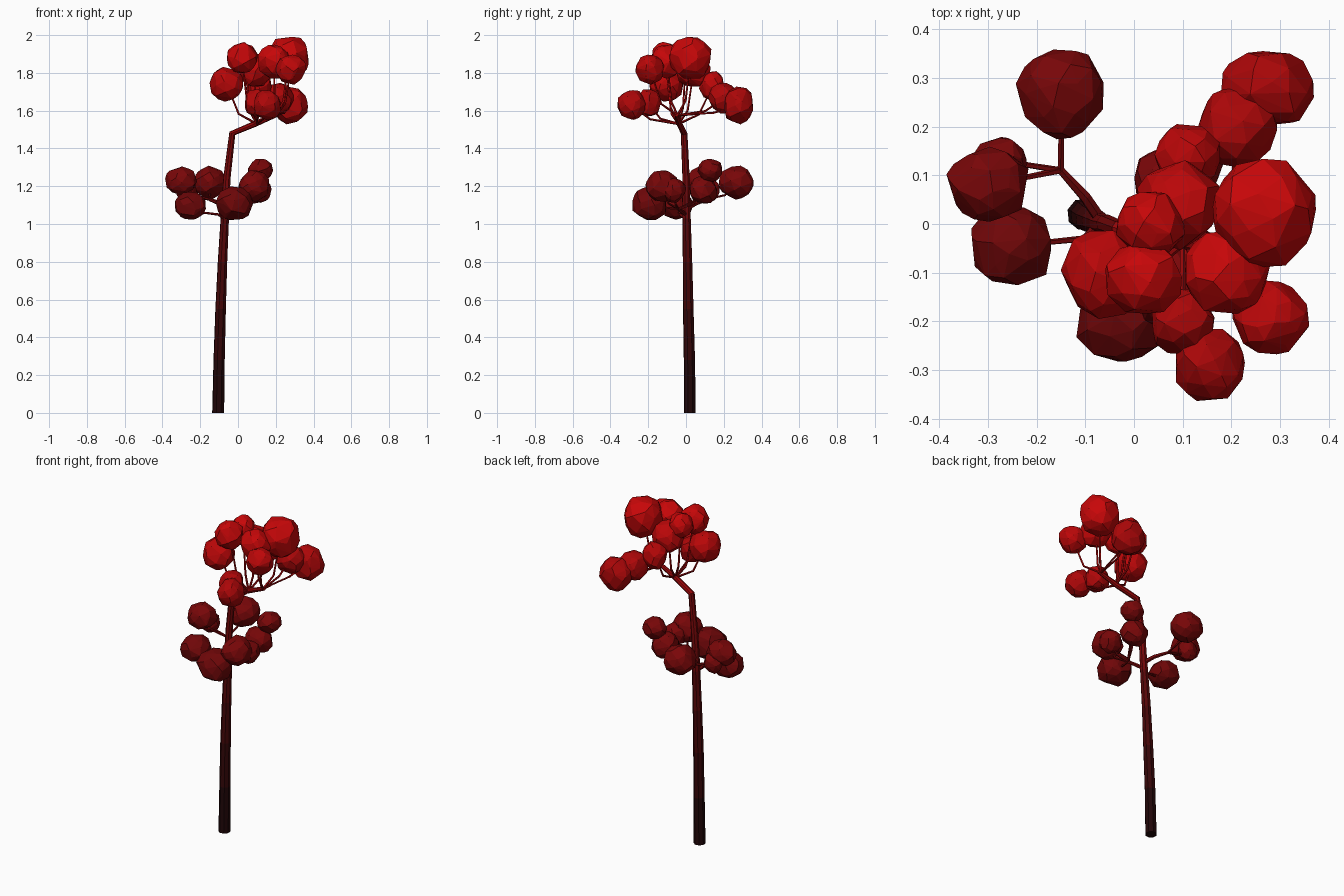
import bpy
import bmesh
import math
import random
from mathutils import Vector

random.seed(7)

start_cube = bpy.data.objects.get("Cube")
if start_cube:
    bpy.data.objects.remove(start_cube, do_unlink=True)


def make_material(name, colour):
    mat = bpy.data.materials.new(name)
    mat.use_nodes = True
    rgba = (*colour, 1.0)
    mat.diffuse_color = rgba
    shader = mat.node_tree.nodes["Principled BSDF"]
    shader.inputs["Base Color"].default_value = rgba
    shader.inputs["Roughness"].default_value = 0.9
    return mat


# Reds that brighten with height: (top of band, name, red amount)
BANDS = [
    (0.28, "black bark", 0.015),
    (0.55, "very dark red bark", 0.036),
    (0.80, "dark red bark", 0.06),
    (1.03, "deep red bark", 0.095),
    (1.15, "deep maroon", 0.16),
    (1.40, "maroon", 0.19),
    (1.60, "dark crimson", 0.30),
    (1.70, "crimson", 0.42),
    (1.85, "bright crimson", 0.50),
    (9.00, "scarlet", 0.57),
]
MATERIALS = [make_material(name, (red, 0.002, 0.0025)) for top, name, red in BANDS]


def band_at(z):
    return next(i for i, band in enumerate(BANDS) if z < band[0])


def finish(name, bm, whole_height=None):
    """Turn a bmesh into an object coloured by height."""
    bmesh.ops.recalc_face_normals(bm, faces=bm.faces)
    mesh = bpy.data.meshes.new(name)
    used = []
    for face in bm.faces:
        z = face.calc_center_median().z if whole_height is None else whole_height
        band = band_at(z)
        if band not in used:
            used.append(band)
            mesh.materials.append(MATERIALS[band])
        face.material_index = used.index(band)
        face.smooth = False
    bm.to_mesh(mesh)
    bm.free()
    obj = bpy.data.objects.new(name, mesh)
    bpy.context.collection.objects.link(obj)
    return obj


def tube(name, path, radii, sides):
    """Sweep a tapering polygon along a path."""
    bm = bmesh.new()
    points = [Vector(p) for p in path]
    rings = []
    for i, point in enumerate(points):
        along = points[min(i + 1, len(points) - 1)] - points[max(i - 1, 0)]
        if name == "trunk" and i == 0:
            along = Vector((0, 0, 1))
        side = along.cross(Vector((0.3, 1, 0.1))).normalized()
        other = along.cross(side).normalized()
        ring = []
        for k in range(sides):
            a = math.tau * k / sides
            ring.append(bm.verts.new(point + radii[i] * (side * math.cos(a) + other * math.sin(a))))
        rings.append(ring)
    for low, high in zip(rings, rings[1:]):
        for k in range(sides):
            n = (k + 1) % sides
            bm.faces.new((low[k], low[n], high[n], high[k]))
    bm.faces.new(rings[0])
    bm.faces.new(rings[-1])
    return finish(name, bm)


def clump(name, centre, size):
    """Faceted boulder-like leaf clump: hull of jittered points on an ellipsoid."""
    bm = bmesh.new()
    count = 46
    turn = random.uniform(0, math.tau)
    for i in range(count):
        z = 1 - 2 * (i + 0.5) / count
        r = math.sqrt(1 - z * z)
        a = turn + i * 2.4 + random.uniform(-0.3, 0.3)
        unit = Vector((r * math.cos(a), r * math.sin(a), z)) * random.uniform(0.94, 1.08)
        bm.verts.new(Vector(centre) + Vector(u * s for u, s in zip(unit, size)))
    hull = bmesh.ops.convex_hull(bm, input=bm.verts)
    loose = {v for v in hull["geom_interior"] if isinstance(v, bmesh.types.BMVert)}
    bmesh.ops.delete(bm, geom=list(loose), context="VERTS")
    return finish(name, bm, centre[2])


def twig(name, start, end, radius=0.007):
    """Thin branch that leaves sideways, then curls up into its clump."""
    a, b = Vector(start), Vector(end)
    bend = a.lerp(b, 0.6)
    bend.z = a.z + (b.z - a.z) * 0.25
    tube(name, [a, bend, b], [radius, radius * 0.85, radius * 0.6], 5)


# Trunk with a sharp lean near the top
trunk_path = [(-.105, .02, 0), (-.1, .018, .28), (-.092, .012, .55), (-.082, .008, .8),
              (-.07, .003, 1.03), (-.064, 0, 1.15), (-.058, 0, 1.25),
              (-.03, -.01, 1.48), (.09, -.035, 1.53), (.21, -.05, 1.58)]
trunk_radii = [.033, .031, .029, .026, .023, .021, .02, .018, .016, .011]
tube("trunk", trunk_path, trunk_radii, 8)

# Lower limbs that split into twigs
BACK_FORK = (-.15, .11, 1.13)
SIDE_FORK = (-.1, -.03, 1.05)
FRONT_FORK = (.01, -.04, 1.08)
tube("lower_back_limb", [(-.063, 0, 1.08), (-.1, .055, 1.11), BACK_FORK], [.013, .012, .009], 6)
tube("lower_side_limb", [(-.068, 0, 1.03), SIDE_FORK], [.012, .009], 6)
tube("lower_front_limb", [(-.066, 0, 1.05), FRONT_FORK], [.012, .009], 6)

# Lower clumps: centre, half sizes, fork they grow from
lower = [
    ((-.15, .27, 1.22), (.088, .095, .088), BACK_FORK),
    ((-.3, .08, 1.23), (.084, .08, .075), BACK_FORK),
    ((-.275, .13, 1.18), (.055, .052, .06), BACK_FORK),
    ((-.25, -.045, 1.095), (.085, .085, .075), SIDE_FORK),
    ((-.02, -.19, 1.11), (.1, .098, .092), FRONT_FORK),
    ((.085, -.13, 1.2), (.085, .088, .085), FRONT_FORK),
    ((.115, -.065, 1.18), (.065, .065, .065), FRONT_FORK),
    ((.075, .09, 1.18), (.08, .075, .075), FRONT_FORK),
    ((.12, .13, 1.285), (.066, .066, .06), FRONT_FORK),
]

# Upper clumps gather round two forks on the leaning top
NEAR_FORK = (.1, -.04, 1.53)
FAR_FORK = (.2, -.045, 1.575)
upper = [
    ((.275, .277, 1.63), (.1, .084, .098), FAR_FORK),
    ((.21, .2, 1.665), (.084, .084, .08), FAR_FORK),
    ((.268, .025, 1.88), (.114, .112, .116), FAR_FORK),
    ((.19, -.1, 1.86), (.088, .088, .09), FAR_FORK),
    ((.28, -.19, 1.82), (.08, .076, .08), FAR_FORK),
    ((.155, -.29, 1.63), (.075, .075, .082), NEAR_FORK),
    ((.1, -.2, 1.64), (.068, .07, .075), NEAR_FORK),
    ((-.06, -.1, 1.74), (.09, .092, .092), NEAR_FORK),
    ((.02, -.11, 1.88), (.078, .078, .084), NEAR_FORK),
    ((.035, 0, 1.88), (.07, .07, .075), NEAR_FORK),
    ((.09, .04, 1.81), (.088, .088, .09), NEAR_FORK),
    ((.11, .14, 1.73), (.068, .068, .08), NEAR_FORK),
]

for level, group in (("lower", lower), ("upper", upper)):
    for number, (centre, size, fork) in enumerate(group, 1):
        clump(f"{level}_leaf_clump_{number}", centre, size)
        twig(f"{level}_twig_{number}", fork, centre)
